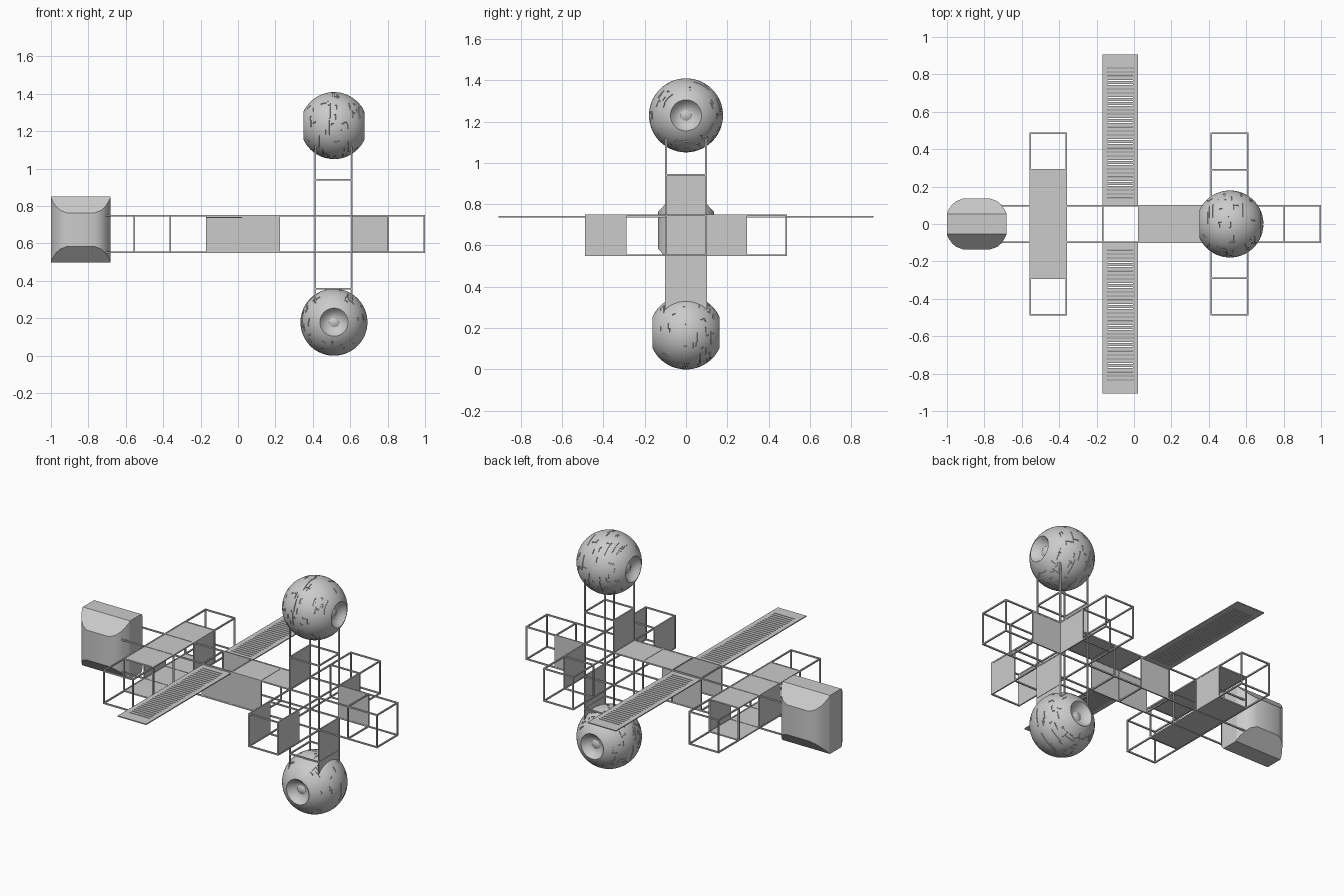
import bpy, bmesh, math, random
from mathutils import Vector

if "Cube" in bpy.data.objects:
    bpy.data.objects.remove(bpy.data.objects["Cube"])

PITCH = 0.194
ROD = 0.008


def finish(name, bm):
    bmesh.ops.recalc_face_normals(bm, faces=bm.faces[:])
    me = bpy.data.meshes.new(name)
    bm.to_mesh(me)
    bm.free()
    ob = bpy.data.objects.new(name, me)
    bpy.context.collection.objects.link(ob)
    return ob


def smooth(ob, angle):
    bpy.ops.object.select_all(action='DESELECT')
    ob.select_set(True)
    bpy.context.view_layer.objects.active = ob
    bpy.ops.object.shade_smooth_by_angle(angle=math.radians(angle))


def add_box(bm, lo, hi):
    lo, hi = Vector(lo), Vector(hi)
    vs = bmesh.ops.create_cube(bm, size=1)['verts']
    bmesh.ops.scale(bm, vec=hi - lo, verts=vs)
    bmesh.ops.translate(bm, vec=(lo + hi) / 2, verts=vs)


def corner(i, j, k):
    return Vector((0.511 + PITCH * (i - 0.5), PITCH * (j - 0.5), 0.65 + PITCH * (k - 0.5)))


# Truss of cubic cells: spine, two cross arms, and the mast
cells = {(i, 0, 0) for i in range(-6, 3)}
cells |= {(i, j, 0) for i in (-5, 0) for j in range(-2, 3)}
cells |= {(0, 0, k) for k in range(-2, 3)}
edges = set()
for c in cells:
    for axis in range(3):
        for u in (0, 1):
            for v in (0, 1):
                p = list(c)
                p[(axis + 1) % 3] += u
                p[(axis + 2) % 3] += v
                edges.add((tuple(p), axis))
bm = bmesh.new()
half = Vector((ROD / 2,) * 3)
for p, axis in sorted(edges):
    q = list(p)
    q[axis] += 1
    add_box(bm, corner(*p) - half, corner(*q) + half)
finish("truss_frame", bm)

# Cladding panels, given as opposite grid corners
panels = [
    ((-5, -1, 1), (-4, 2, 1)), ((-5, -1, 0), (-4, 2, 0)),
    ((-5, 0, 0), (-5, 1, 1)), ((-4, 1, 0), (-4, 2, 1)),
    ((-2, 0, 1), (0, 1, 1)), ((-3, 0, 0), (-1, 0, 1)),
    ((-3, 1, 0), (-2, 1, 1)), ((1, 1, 0), (2, 1, 1)),
    ((1, 1, 0), (1, 2, 1)), ((1, -2, 0), (1, -1, 1)),
    ((0, -2, 0), (0, -1, 1)), ((0, 0, 1), (0, 1, 2)),
    ((1, 0, -2), (1, 1, 0)),
]
bm = bmesh.new()
thin = Vector((0.002,) * 3)
for a, b in panels:
    add_box(bm, corner(*a) - thin, corner(*b) + thin)
finish("cladding_panels", bm)

# Slatted solar wings
for side, name in ((-1, "solar_wing_front"), (1, "solar_wing_back")):
    bm = bmesh.new()
    x0, x1, z0, z1 = -0.168, 0.022, 0.736, 0.742

    def strip(xa, xb, ya, yb):
        lo, hi = sorted((side * ya, side * yb))
        add_box(bm, (xa, lo, z0), (xb, hi, z1))

    strip(x0, x0 + 0.027, 0.097, 0.907)
    strip(x1 - 0.027, x1, 0.097, 0.907)
    strip(x0 + 0.027, x1 - 0.027, 0.097, 0.135)
    strip(x0 + 0.027, x1 - 0.027, 0.855, 0.907)
    step = 0.72 / 32
    for n in range(32):
        y = 0.135 + n * step
        strip(x0 + 0.027, x1 - 0.027, y + 0.005, y + step)
    finish(name, bm)

# Engine block: rounded plan extruded upward, long edges chamfered
quarter = [(0.158, 0.06), (0.148, 0.08), (0.132, 0.103), (0.11, 0.122), (0.075, 0.135)]
plan = quarter + [(-x, y) for x, y in reversed(quarter)]
plan += [(-x, -y) for x, y in plan]
bm = bmesh.new()
base = bm.faces.new([bm.verts.new((x - 0.841, y, 0.497)) for x, y in plan])
up = bmesh.ops.extrude_face_region(bm, geom=[base])['geom']
bmesh.ops.translate(bm, vec=(0, 0, 0.353),
                    verts=[g for g in up if isinstance(g, bmesh.types.BMVert)])
for sy in (-1, 1):
    for sz in (-1, 1):
        cut = bmesh.ops.bisect_plane(
            bm, geom=bm.verts[:] + bm.edges[:] + bm.faces[:],
            plane_co=(0, sy * 0.135, 0.6735 + sz * 0.09),
            plane_no=(0, sy * 0.085, sz * 0.08), clear_outer=True)['geom_cut']
        bmesh.ops.contextual_create(bm, geom=[g for g in cut if isinstance(g, bmesh.types.BMEdge)])
smooth(finish("engine_block", bm), 25)


# Spherical modules: lathed ball with a dish at each end and sunken hull grooves
def ball(name, centre, axis, seed):
    rng = random.Random(seed)
    R, rim, segs, rings = 0.179, 0.075, 112, 80
    start = math.asin(rim / R)
    edge = R * math.cos(start)
    dish = [(edge - 0.028, 0.0), (edge - 0.029, 0.014), (edge - 0.036, 0.026),
            (edge - 0.036, 0.030), (edge - 0.030, 0.045), (edge - 0.018, 0.061)]
    angles = [start + (math.pi - 2 * start) * n / rings for n in range(rings + 1)]
    prof = dish + [(R * math.cos(a), R * math.sin(a)) for a in angles]
    prof += [(-a, r) for a, r in reversed(dish)]
    bm = bmesh.new()

    def place(a, r, t):
        b, c = r * math.cos(t), r * math.sin(t)
        return Vector((a, b, c) if axis == 'X' else (b, a, c)) + Vector(centre)

    loops = []
    for a, r in prof:
        count = segs if r > 0 else 1
        loops.append([bm.verts.new(place(a, r, 2 * math.pi * s / segs)) for s in range(count)])
    grid = {}
    for n, (A, B) in enumerate(zip(loops, loops[1:])):
        for s in range(segs):
            t = (s + 1) % segs
            quad = [A[s % len(A)], A[t % len(A)], B[t % len(B)], B[s % len(B)]]
            grid[n, s] = bm.faces.new(list(dict.fromkeys(quad)))
    bmesh.ops.recalc_face_normals(bm, faces=bm.faces[:])
    first, chosen = len(dish), set()
    for _ in range(110):
        n0, s0 = rng.randrange(first + 8, first + rings - 10), rng.randrange(segs)
        h, w = rng.choice(((1, 9), (1, 5), (1, 3), (6, 1), (3, 1), (2, 3)))
        for n in range(n0, min(n0 + h, first + rings - 6)):
            for s in range(s0, s0 + w):
                chosen.add((n, s % segs))
    bmesh.ops.inset_region(bm, faces=[grid[k] for k in sorted(chosen)],
                           thickness=0.0008, depth=-0.004, use_even_offset=True)
    smooth(finish(name, bm), 30)


ball("upper_sphere", (0.513, 0, 1.23), 'X', 3)
ball("lower_sphere", (0.513, 0, 0.179), 'Y', 8)
